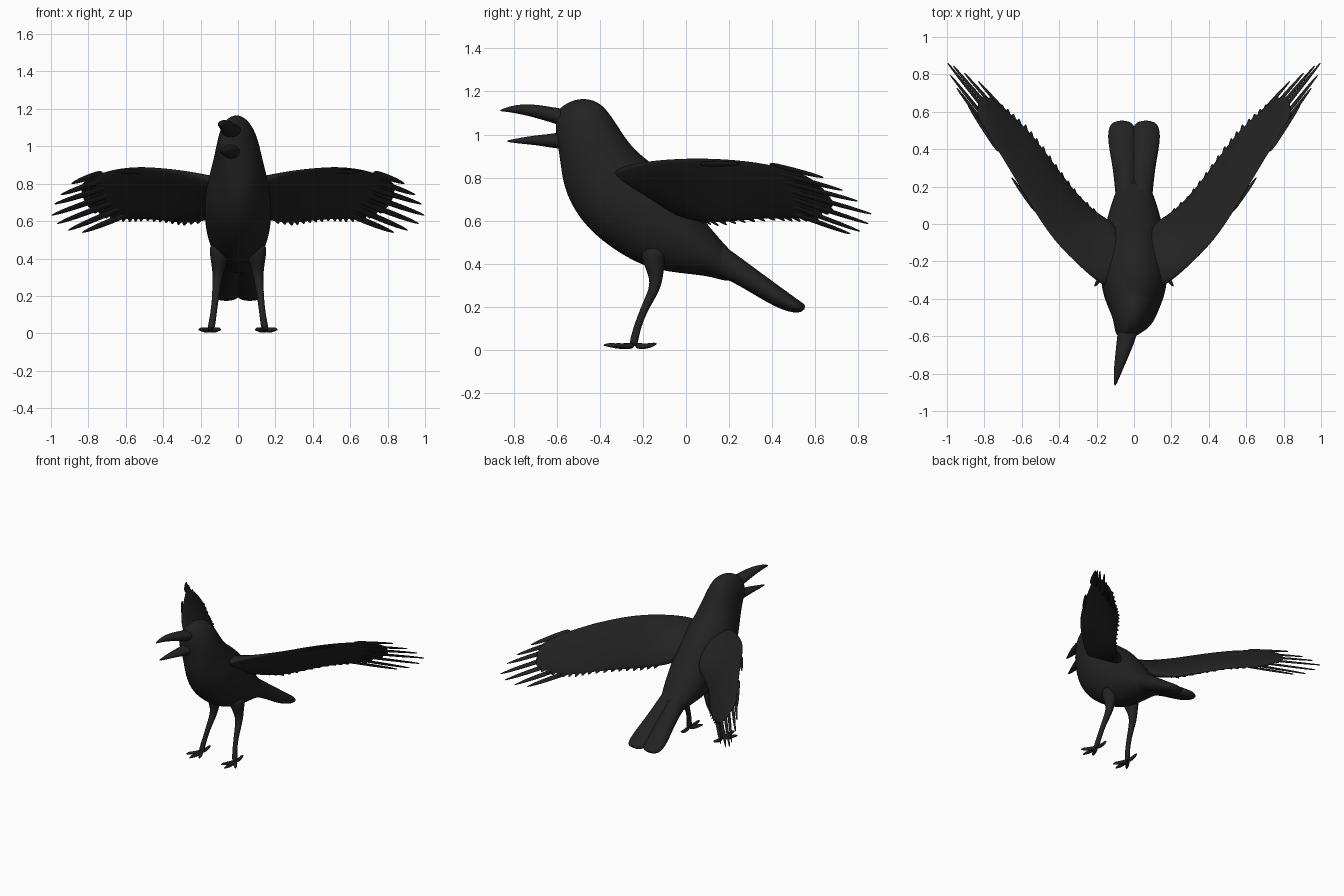
import bpy, bmesh, math
from mathutils import Vector as V

cube = bpy.data.objects.get("Cube")
if cube:
    bpy.data.objects.remove(cube)

black = bpy.data.materials.new("soft_black")
black.use_nodes = True
COLOUR = (0.016, 0.016, 0.016, 1)
black.diffuse_color = COLOUR
bsdf = black.node_tree.nodes["Principled BSDF"]
bsdf.inputs["Base Color"].default_value = COLOUR
bsdf.inputs["Roughness"].default_value = 0.8


def loft(bm, rings, sides=16, camber=0.0):
    """Skin a row of ellipses, each a centre and two half axes."""
    rows = []
    for c, u, v in rings:
        row = []
        for i in range(sides):
            a = math.tau * i / sides
            s = math.sin(a)
            row.append(bm.verts.new(c + u * math.cos(a) + v * (s + camber * s * s)))
        rows.append(row)
    for r, q in zip(rows, rows[1:]):
        for i in range(sides):
            j = (i + 1) % sides
            bm.faces.new((r[i], r[j], q[j], q[i]))
    bm.faces.new(rows[0])
    bm.faces.new(rows[-1])


def finish(name, bm, side=1, levels=2):
    for v in bm.verts:
        v.co.x *= side
    bmesh.ops.recalc_face_normals(bm, faces=bm.faces)
    me = bpy.data.meshes.new(name)
    bm.to_mesh(me)
    bm.free()
    me.materials.append(black)
    for p in me.polygons:
        p.use_smooth = True
    ob = bpy.data.objects.new(name, me)
    bpy.context.collection.objects.link(ob)
    if levels:
        m = ob.modifiers.new("smooth", "SUBSURF")
        m.levels = m.render_levels = levels
    return ob


def side_rings(rows):
    """Rows of x centre, half width, top y, top z, bottom y, bottom z."""
    out = []
    for x, w, ty, tz, by, bz in rows:
        top, bot = V((x, ty, tz)), V((x, by, bz))
        out.append(((top + bot) / 2, V((w, 0, 0)), (top - bot) / 2))
    return out


def profile_part(name, rows, side=1):
    bm = bmesh.new()
    loft(bm, side_rings(rows))
    return finish(name, bm, side)


def tube(bm, points, sides=8):
    """Round limb through points of x, y, z, radius."""
    pos = [V(p[:3]) for p in points]
    rings = []
    for i, p in enumerate(points):
        d = (pos[min(i + 1, len(pos) - 1)] - pos[max(i - 1, 0)]).normalized()
        u = d.cross(V((1, 0.2, 0.1))).normalized()
        rings.append((pos[i], u * p[3], d.cross(u) * p[3]))
    loft(bm, rings, sides)


def feather(bm, base, tip, normal, width):
    """Thin pointed blade."""
    d = (tip - base).normalized()
    u = normal.cross(d).normalized()
    n = d.cross(u)
    shape = ((0, 0.8), (0.35, 1), (0.75, 0.8), (0.92, 0.45), (1, 0.1))
    loft(bm, [(base.lerp(tip, t), u * width * k, n * 0.005) for t, k in shape], 6)


# Head, neck and torso in one skin
profile_part("body", [
    (-0.04, 0.045, -0.61, 1.10, -0.60, 0.96),
    (-0.03, 0.072, -0.57, 1.14, -0.59, 0.92),
    (-0.01, 0.098, -0.50, 1.175, -0.582, 0.85),
    (0, 0.12, -0.40, 1.165, -0.57, 0.76),
    (0, 0.14, -0.33, 1.07, -0.535, 0.67),
    (0, 0.168, -0.27, 0.97, -0.475, 0.58),
    (0, 0.183, -0.20, 0.90, -0.39, 0.50),
    (0, 0.183, -0.10, 0.83, -0.28, 0.425),
    (0, 0.17, 0.0, 0.72, -0.16, 0.37),
    (0, 0.145, 0.08, 0.61, 0.0, 0.35),
    (0, 0.11, 0.17, 0.50, 0.12, 0.34),
    (0, 0.075, 0.25, 0.42, 0.23, 0.30)])

# Open beak, turned slightly to one side
profile_part("upper_beak", [
    (-0.03, 0.055, -0.55, 1.12, -0.55, 1.03),
    (-0.04, 0.052, -0.61, 1.125, -0.61, 1.05),
    (-0.06, 0.04, -0.69, 1.14, -0.69, 1.075),
    (-0.082, 0.026, -0.77, 1.142, -0.77, 1.095),
    (-0.095, 0.014, -0.83, 1.128, -0.83, 1.105),
    (-0.102, 0.004, -0.865, 1.114, -0.865, 1.108)])
profile_part("lower_beak", [
    (-0.03, 0.052, -0.55, 1.02, -0.55, 0.93),
    (-0.04, 0.047, -0.61, 1.005, -0.61, 0.935),
    (-0.058, 0.034, -0.69, 0.998, -0.69, 0.95),
    (-0.078, 0.02, -0.77, 0.985, -0.77, 0.957),
    (-0.092, 0.005, -0.835, 0.972, -0.835, 0.966)])

# Wing stations: leading edge, trailing edge, half thickness
WING = [(V(a), V(b), t) for a, b, t in (
    ((0.08, -0.38, 0.80), (0.08, 0.0, 0.63), 0.07),
    ((0.20, -0.31, 0.85), (0.18, 0.04, 0.60), 0.05),
    ((0.32, -0.20, 0.875), (0.29, 0.14, 0.585), 0.035),
    ((0.43, -0.09, 0.887), (0.39, 0.27, 0.60), 0.027),
    ((0.53, 0.06, 0.893), (0.49, 0.41, 0.61), 0.022),
    ((0.63, 0.23, 0.885), (0.58, 0.52, 0.605), 0.017),
    ((0.72, 0.38, 0.865), (0.67, 0.60, 0.61), 0.013),
    ((0.80, 0.51, 0.83), (0.76, 0.67, 0.65), 0.009),
    ((0.85, 0.59, 0.795), (0.82, 0.70, 0.68), 0.006))]
TIPS = ((0.89, 0.64, 0.80), (0.95, 0.73, 0.74), (0.985, 0.80, 0.69),
        (1.0, 0.865, 0.63), (0.97, 0.85, 0.585), (0.91, 0.81, 0.55),
        (0.835, 0.765, 0.538))


def wing_normal(i):
    a, b = WING[max(i - 1, 0)], WING[min(i + 1, len(WING) - 1)]
    span = (b[0] + b[1]) - (a[0] + a[1])
    n = span.cross(WING[i][1] - WING[i][0]).normalized()
    return n if n.z > 0 else -n


for side, label in ((1, "left"), (-1, "right")):
    # Cambered wing
    bm = bmesh.new()
    loft(bm, [((l + t) / 2, (l - t) / 2, wing_normal(i) * h)
              for i, (l, t, h) in enumerate(WING)], 16, 0.5)
    finish(label + "_wing", bm, side)

    # Long spread feathers at the wing tip
    bm = bmesh.new()
    start, end = WING[6][0], WING[5][1].lerp(WING[5][0], 0.12)
    for i, tip in enumerate(TIPS):
        feather(bm, start.lerp(end, i / (len(TIPS) - 1)), V(tip), wing_normal(7), 0.021)
    finish(label + "_tip_feathers", bm, side, 1)

    # Overlapping feathers along the trailing edge
    bm = bmesh.new()
    for i in range(1, 7):
        for f in (0, 0.33, 0.67):
            lead = WING[i][0].lerp(WING[i + 1][0], f)
            trail = WING[i][1].lerp(WING[i + 1][1], f)
            span = (WING[i + 1][1] - WING[i][1]).normalized()
            chord = (trail - lead).normalized()
            feather(bm, lead.lerp(trail, 0.55), trail + span * 0.05 + chord * 0.015,
                    wing_normal(i), 0.032)
    # Short feather on the leading edge
    feather(bm, WING[4][0] - V((0.01, 0, 0.03)), V((0.655, 0.25, 0.865)), wing_normal(5), 0.02)
    finish(label + "_wing_feathers", bm, side, 1)

    # Half of the notched tail
    profile_part(label + "_tail_lobe", [
        (0.035, 0.06, 0.10, 0.54, 0.06, 0.37),
        (0.04, 0.064, 0.22, 0.455, 0.19, 0.33),
        (0.048, 0.07, 0.34, 0.365, 0.30, 0.265),
        (0.06, 0.08, 0.45, 0.285, 0.41, 0.20),
        (0.064, 0.078, 0.525, 0.23, 0.485, 0.172),
        (0.064, 0.05, 0.562, 0.205, 0.54, 0.172)], side)

    # Feathered thigh and thin shank
    bm = bmesh.new()
    tube(bm, [(0.09, -0.15, 0.48, 0.075), (0.10, -0.15, 0.41, 0.055),
              (0.105, -0.138, 0.34, 0.036), (0.11, -0.145, 0.28, 0.027),
              (0.12, -0.19, 0.20, 0.02), (0.13, -0.225, 0.11, 0.018),
              (0.14, -0.24, 0.05, 0.021), (0.145, -0.245, 0.015, 0.02)])
    finish(label + "_leg", bm, side)

    # Three front toes and one back toe
    bm = bmesh.new()
    heel = V((0.145, -0.24, 0.022))
    for end in ((0.15, -0.385, 0.022), (0.212, -0.335, 0.018),
                (0.092, -0.345, 0.018), (0.14, -0.135, 0.03)):
        end = V(end)
        mid, claw = heel.lerp(end, 0.45), heel.lerp(end, 0.8)
        tube(bm, [(*heel, 0.018), (mid.x, mid.y, 0.014, 0.014),
                  (claw.x, claw.y, 0.024, 0.012), (*end, 0.003)])
    finish(label + "_toes", bm, side, 1)
